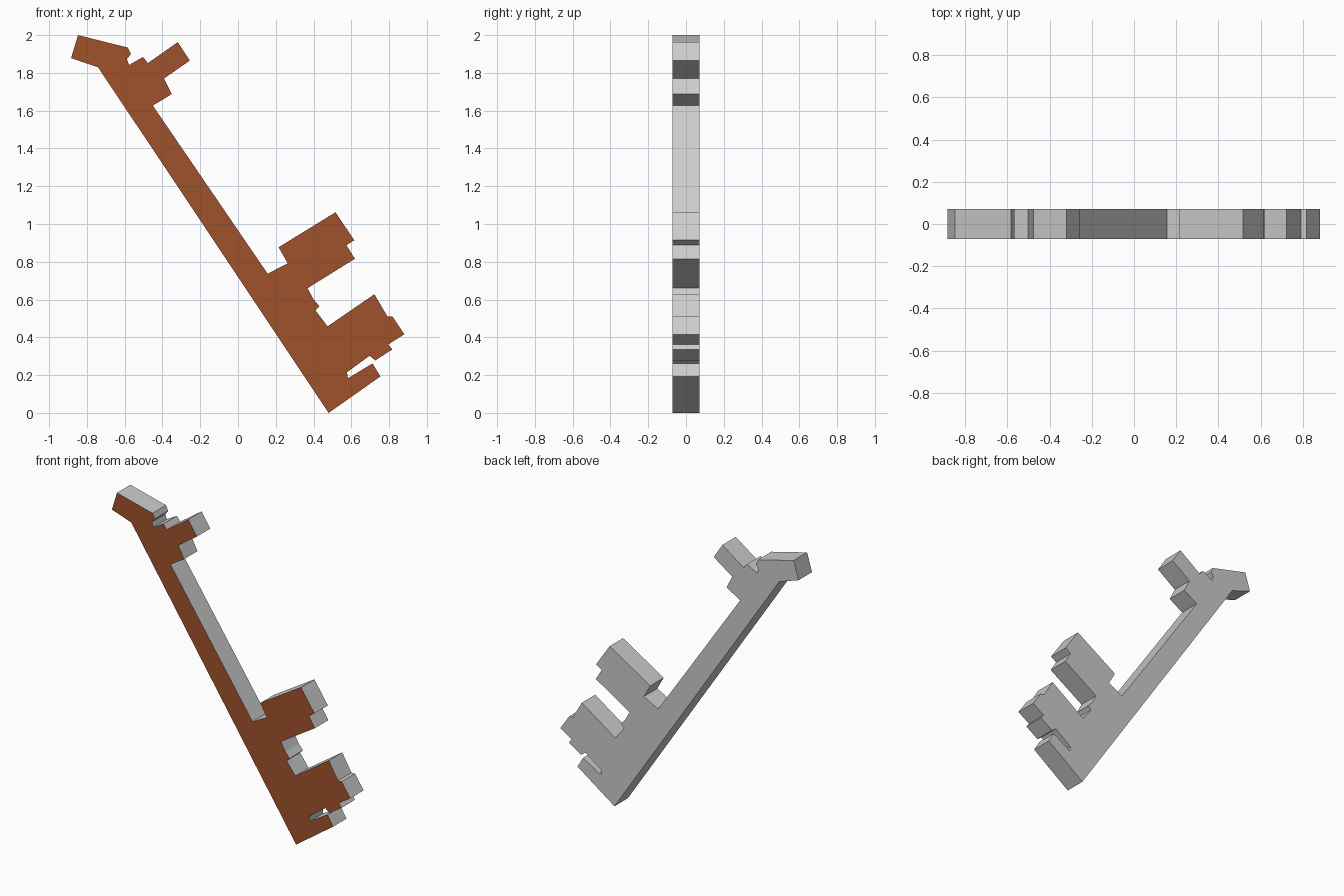
import bpy
import bmesh

if "Cube" in bpy.data.objects:
    bpy.data.objects.remove(bpy.data.objects["Cube"])

HALF = 0.071  # half thickness of the plate

# Front outline (x, z), starting at the bottom tip
shaft_back = [(0.48, 0.0), (-0.741, 1.83)]
handle = [(-0.884, 1.878), (-0.847, 2.0), (-0.583, 1.934), (-0.567, 1.90),
          (-0.588, 1.873), (-0.577, 1.842), (-0.503, 1.884), (-0.477, 1.852),
          (-0.319, 1.963), (-0.255, 1.865), (-0.392, 1.77), (-0.35, 1.688),
          (-0.451, 1.627)]
upper_tooth = [(0.157, 0.737), (0.263, 0.792), (0.215, 0.877), (0.516, 1.062),
               (0.616, 0.914), (0.574, 0.888), (0.619, 0.816), (0.368, 0.66)]
notch = [(0.40, 0.601), (0.432, 0.564), (0.41, 0.543), (0.474, 0.458)]
middle_tooth = [(0.722, 0.628), (0.791, 0.511), (0.817, 0.511), (0.881, 0.416),
                (0.796, 0.363), (0.817, 0.336), (0.727, 0.278), (0.696, 0.302)]
lower_tooth = [(0.577, 0.215), (0.582, 0.183), (0.712, 0.262), (0.754, 0.193)]
outline = shaft_back + handle + upper_tooth + notch + middle_tooth + lower_tooth


def material(name, color):
    mat = bpy.data.materials.new(name)
    mat.diffuse_color = color
    mat.use_nodes = True
    mat.node_tree.nodes["Principled BSDF"].inputs["Base Color"].default_value = mat.diffuse_color
    return mat


# Extrude the outline from the front face to the back
bm = bmesh.new()
front = bm.faces.new([bm.verts.new((x, -HALF, z)) for x, z in outline])
result = bmesh.ops.extrude_face_region(bm, geom=[front], use_keep_orig=True)
moved = [v for v in result["geom"] if isinstance(v, bmesh.types.BMVert)]
bmesh.ops.translate(bm, verts=moved, vec=(0, 2 * HALF, 0))
bmesh.ops.recalc_face_normals(bm, faces=bm.faces[:])

# Only the front face is coloured
for face in bm.faces:
    face.material_index = 1 if face.normal.y < -0.99 else 0

mesh = bpy.data.meshes.new("toothed_bar")
bm.to_mesh(mesh)
bm.free()
mesh.materials.append(material("plain_grey", (0.8, 0.8, 0.8, 1)))
mesh.materials.append(material("rust_brown", (0.352, 0.084, 0.026, 1)))
bar = bpy.data.objects.new("toothed_bar", mesh)
bpy.context.collection.objects.link(bar)
